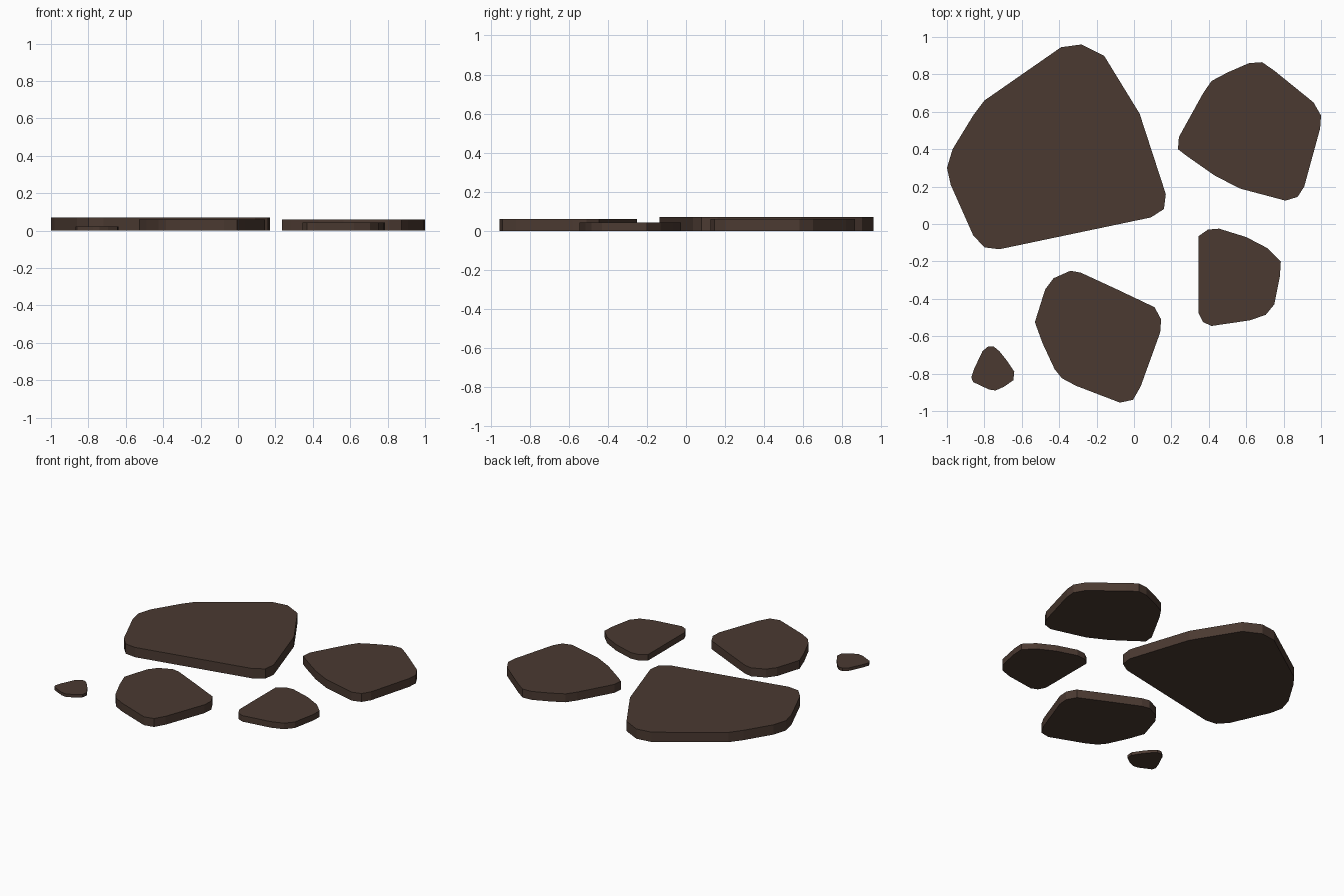
import bpy, bmesh

stone = bpy.data.materials.new("dark_brown_stone")
stone.diffuse_color = (0.07, 0.042, 0.031, 1)


def slab(name, height, outline):
    """Extrude a clockwise top-view outline into a flat paving slab on z = 0."""
    bm = bmesh.new()
    base = bm.faces.new([bm.verts.new((x, y, 0)) for x, y in outline])
    top = bmesh.ops.extrude_face_region(bm, geom=[base], use_keep_orig=True)
    verts = [v for v in top["geom"] if isinstance(v, bmesh.types.BMVert)]
    bmesh.ops.translate(bm, verts=verts, vec=(0, 0, height))
    bmesh.ops.recalc_face_normals(bm, faces=bm.faces)
    mesh = bpy.data.meshes.new(name)
    bm.to_mesh(mesh)
    bm.free()
    mesh.materials.append(stone)
    bpy.context.collection.objects.link(bpy.data.objects.new(name, mesh))


# Largest stone, back left
slab("large_stone", 0.07, [
    (-.39, .945), (-.28, .96), (-.16, .90), (.03, .59), (.17, .16),
    (.16, .08), (.09, .035), (-.72, -.135), (-.80, -.125), (-.86, -.06),
    (-.98, .21), (-1, .30), (-.97, .40), (-.86, .58), (-.80, .66)])

# Back right stone
slab("back_right_stone", 0.06, [
    (.615, .86), (.685, .865), (.75, .82), (.96, .65), (1, .58), (.995, .51),
    (.91, .20), (.875, .145), (.81, .125), (.565, .19), (.43, .26),
    (.28, .365), (.235, .40), (.24, .465), (.37, .70), (.415, .765), (.50, .81)])

# Front middle stone
slab("front_middle_stone", 0.06, [
    (-.34, -.25), (-.285, -.26), (-.09, -.35), (.11, -.445), (.145, -.51),
    (.14, -.58), (.035, -.87), (-.005, -.94), (-.075, -.955), (-.31, -.865),
    (-.385, -.825), (-.425, -.775), (-.49, -.635), (-.53, -.525),
    (-.475, -.35), (-.43, -.29)])

# Small stone, front right
slab("front_right_stone", 0.043, [
    (.345, -.065), (.395, -.03), (.455, -.025), (.60, -.07), (.715, -.13),
    (.785, -.20), (.78, -.28), (.75, -.43), (.705, -.485), (.62, -.515),
    (.415, -.545), (.37, -.525), (.345, -.475)])

# Pebble, front left
slab("pebble", 0.021, [
    (-.78, -.655), (-.75, -.655), (-.72, -.68), (-.68, -.73), (-.64, -.79),
    (-.645, -.835), (-.695, -.87), (-.74, -.89), (-.775, -.885),
    (-.86, -.845), (-.87, -.82), (-.855, -.775), (-.81, -.68)])
